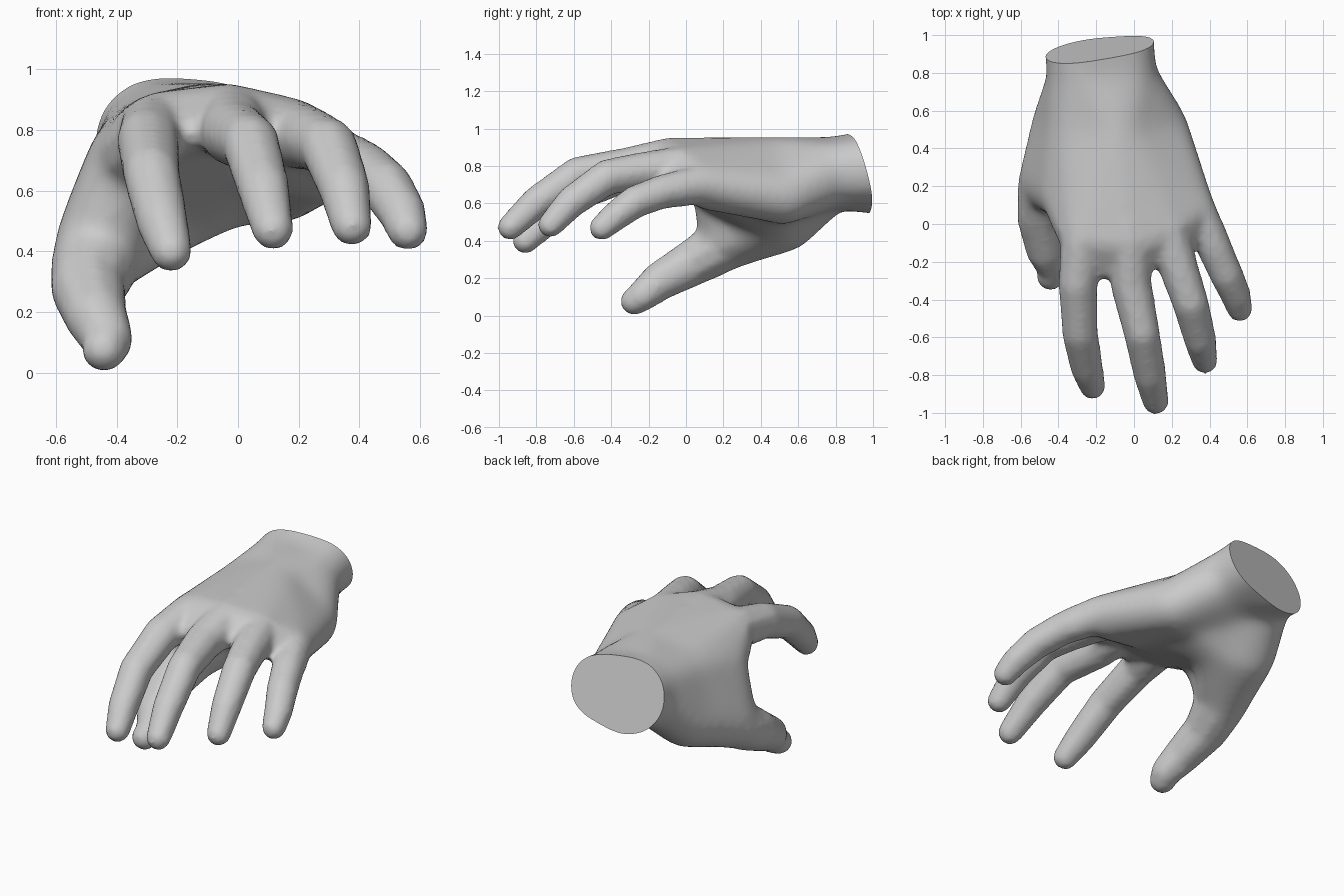
import bpy, bmesh
from mathutils import Vector

if "Cube" in bpy.data.objects:
    bpy.data.objects.remove(bpy.data.objects["Cube"])

# Finger joints from knuckle to tip: x, y, z, radius
fingers = {
    "index": [(-.27, -.08, .80, .12), (-.297, -.32, .765, .102), (-.285, -.58, .655, .093),
              (-.25, -.76, .50, .084), (-.22, -.86, .40, .067)],
    "middle": [(-.02, -.1, .83, .118), (-.015, -.32, .79, .107), (.042, -.58, .755, .093),
               (.085, -.80, .605, .084), (.115, -.94, .473, .067)],
    "ring": [(.17, -.03, .79, .115), (.245, -.26, .768, .1), (.30, -.42, .742, .093),
             (.35, -.61, .61, .083), (.375, -.725, .485, .066)],
    "little": [(.33, .08, .70, .105), (.423, -.12, .665, .09), (.49, -.27, .61, .086),
               (.54, -.38, .53, .077), (.56, -.45, .47, .066)],
}
thumb = [(-.462, .23, .40, .155), (-.495, .04, .285, .123), (-.467, -.14, .185, .102),
         (-.43, -.23, .11, .083), (-.442, -.278, .076, .072)]

# Palm and wrist landmarks
ki, km, kr, kl = (f[0] for f in fingers.values())
wrist_r, wrist_u = (-.27, .78, .765, .19), (-.05, .78, .76, .175)
end_r, end_u = (-.26, 1.04, .772, .236), (-.09, 1.04, .785, .2)
dorsal, dorsal_r = (-.1, .5, .80, .158), (-.3, .5, .74, .168)
heel, thenar, thumb_base = (.14, .52, .635, .15), (-.22, .49, .54, .15), (-.37, .53, .51, .175)
mid_heel = (0, .5, .625, .135)
web = (-.37, .15, .70, .127)
pad_i, pad_m, pad_l = (-.2, .08, .71, .11), (0, .1, .73, .12), (.28, .12, .66, .10)
mc = thumb[0]

hulls = [
    (wrist_r, wrist_u, end_r, end_u),
    (wrist_r, wrist_u, dorsal, dorsal_r, heel),
    (dorsal, heel, kr, kl), (dorsal, km, kr), (dorsal, dorsal_r, ki, km),
    (dorsal_r, web, ki), (dorsal_r, web, mc, thumb_base),
    (thumb_base, thenar, wrist_r, dorsal_r), (thenar, thumb_base, mc),
    (thenar, mid_heel, wrist_r), (mid_heel, heel, wrist_r, wrist_u),
    (pad_m, pad_l, heel, kr, kl), (pad_m, pad_i, thenar, ki, km),
    (pad_m, thenar, mid_heel, dorsal), (pad_m, mid_heel, heel, dorsal),
]

# Finger and thumb segments
chains = list(fingers.values())
for chain in chains + [thumb]:
    hulls += list(zip(chain, chain[1:]))

# Skin between neighbouring fingers
for (a, b), reach in zip(zip(chains, chains[1:]), (.6, .5, .45)):
    root = (Vector(a[0][:3]) + Vector(b[0][:3])) / 2
    mid = root.lerp((Vector(a[1][:3]) + Vector(b[1][:3])) / 2, reach)
    hulls.append((a[0], b[0], (*mid, .06)))


def add_hull(mesh_out, balls):
    """Append the convex skin around a group of balls."""
    bm = bmesh.new()
    for x, y, z, r in balls:
        ret = bmesh.ops.create_icosphere(bm, subdivisions=2, radius=r + .004)
        bmesh.ops.translate(bm, verts=ret["verts"], vec=(x, y, z))
    pts = [v.co.copy() for v in bm.verts]
    bm.clear()
    for p in pts:
        bm.verts.new(p)
    bmesh.ops.convex_hull(bm, input=bm.verts[:])
    bmesh.ops.delete(bm, geom=[v for v in bm.verts if not v.link_faces], context='VERTS')
    bmesh.ops.recalc_face_normals(bm, faces=bm.faces[:])
    tmp = bpy.data.meshes.new("tmp")
    bm.to_mesh(tmp)
    bm.free()
    mesh_out.from_mesh(tmp)
    bpy.data.meshes.remove(tmp)


body = bmesh.new()
for h in hulls:
    add_hull(body, h)
mesh = bpy.data.meshes.new("hand")
body.to_mesh(mesh)
body.free()
hand = bpy.data.objects.new("hand", mesh)
bpy.context.collection.objects.link(hand)

# Fuse all parts into one soft skin
remesh = hand.modifiers.new("fuse", 'REMESH')
remesh.mode, remesh.voxel_size = 'VOXEL', .018
soft = hand.modifiers.new("soften", 'SMOOTH')
soft.factor, soft.iterations = .5, 7
bm = bmesh.new()
bm.from_object(hand, bpy.context.evaluated_depsgraph_get())
hand.modifiers.clear()

# Relax the palm and back of the hand further, leaving fingers and thumb
for start in (.16, .12, .08, .04, 0):
    palm = [v for v in bm.verts if v.co.y > start and (v.co.z > .38 or v.co.y > .2 + start)]
    for _ in range(7):
        bmesh.ops.smooth_vert(bm, verts=palm, factor=.5,
                              use_axis_x=True, use_axis_y=True, use_axis_z=True)

# Slice the wrist at a slant and cap it
cut = bmesh.ops.bisect_plane(bm, geom=bm.verts[:] + bm.edges[:] + bm.faces[:],
                             plane_co=(-.18, .925, .77), plane_no=(-.15, 1, .28), clear_outer=True)
rim = [e for e in cut["geom_cut"] if isinstance(e, bmesh.types.BMEdge)]
bmesh.ops.contextual_create(bm, geom=rim)
bmesh.ops.recalc_face_normals(bm, faces=bm.faces[:])
bm.to_mesh(mesh)
bm.free()

bpy.context.view_layer.objects.active = hand
hand.select_set(True)
bpy.ops.object.shade_smooth_by_angle(angle=.8)
